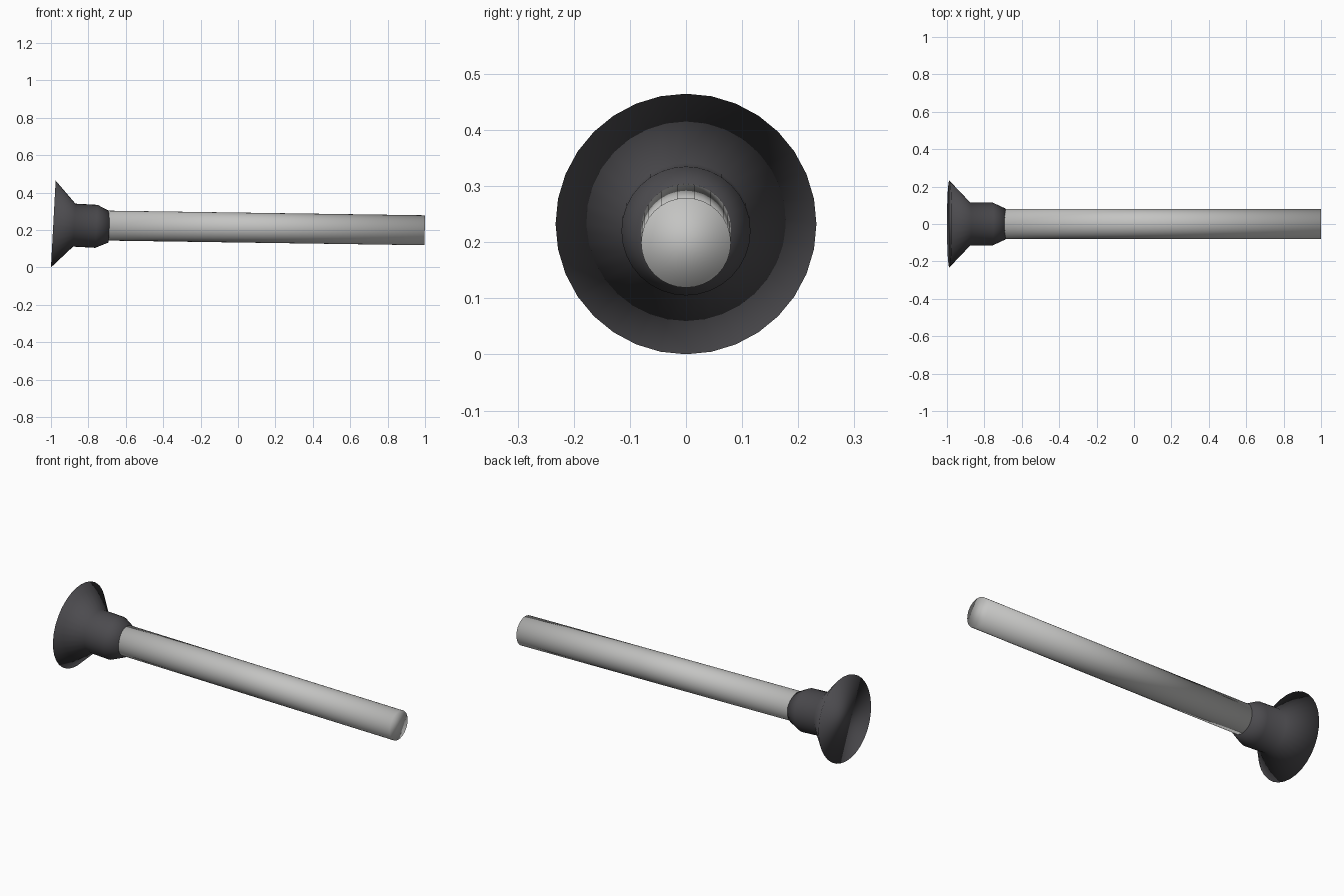
import bpy, bmesh, math
from mathutils import Matrix, Vector

if "Cube" in bpy.data.objects:
    bpy.data.objects.remove(bpy.data.objects["Cube"])

SIDES = 32


def material(name, color):
    m = bpy.data.materials.new(name)
    m.diffuse_color = (*color, 1)
    m.use_nodes = True
    m.node_tree.nodes["Principled BSDF"].inputs["Base Color"].default_value = m.diffuse_color
    return m


def lathe(name, profile, origin, axis, mat):
    """Capped solid of revolution; profile is (distance along axis, radius)."""
    bm = bmesh.new()
    rings = []
    for d, r in profile:
        rings.append([bm.verts.new((r * math.sin(2 * math.pi * i / SIDES),
                                    -r * math.cos(2 * math.pi * i / SIDES), d))
                      for i in range(SIDES)])
    for a, b in zip(rings, rings[1:]):
        for i in range(SIDES):
            j = (i + 1) % SIDES
            bm.faces.new((a[i], a[j], b[j], b[i]))
    bm.faces.new(rings[0][::-1])
    bm.faces.new(rings[-1])
    bmesh.ops.recalc_face_normals(bm, faces=bm.faces)
    rot = Vector((0, 0, 1)).rotation_difference(Vector(axis)).to_matrix().to_4x4()
    bm.transform(Matrix.Translation(origin) @ rot)
    for f in bm.faces:
        f.smooth = True
    me = bpy.data.meshes.new(name)
    bm.to_mesh(me)
    bm.free()
    me.materials.append(mat)
    ob = bpy.data.objects.new(name, me)
    bpy.context.collection.objects.link(ob)
    return ob


rubber = material("dark_rubber", (0.072, 0.07, 0.077))
stick = material("light_grey_stick", (0.55, 0.55, 0.54))

# Flared rubber cup with neck, resting on its rim
lathe("cup", [(0, 0.2325), (0.112, 0.115), (0.231, 0.115), (0.30, 0.083)],
      (-0.9875, 0, 0.2325), (1, 0, -0.054), rubber)

# Long straight handle, sloping gently down
start, end = Vector((-0.74, 0, 0.2245)), Vector((0.9985, 0, 0.199))
lathe("handle", [(0, 0.08), ((end - start).length, 0.08)], start, end - start, stick)
